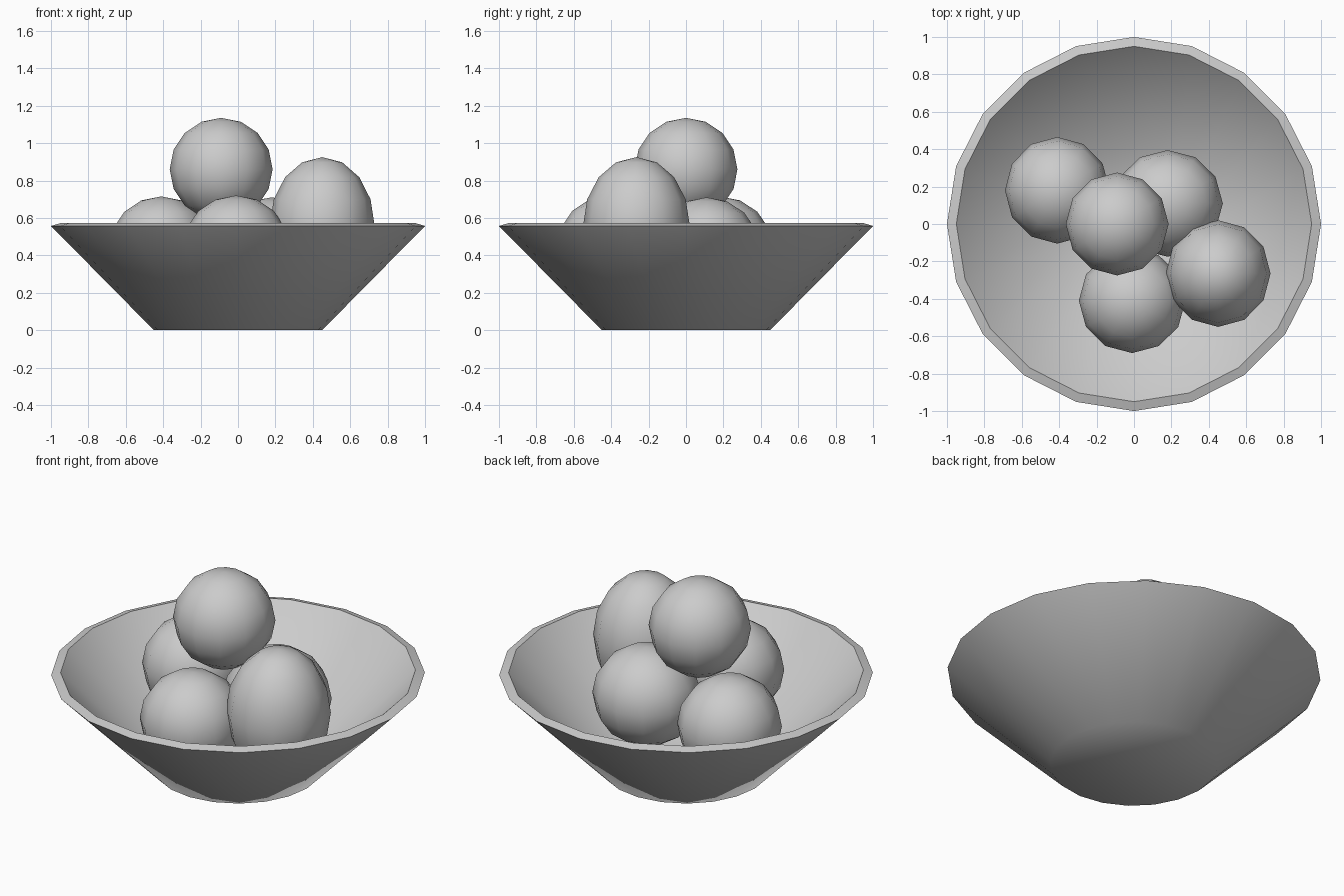
import bpy, bmesh, math

old = bpy.data.objects.get("Cube")
if old:
    bpy.data.objects.remove(old, do_unlink=True)

grey = bpy.data.materials.new("plain_grey")
grey.use_nodes = True
color = (0.6, 0.6, 0.6, 1)
grey.diffuse_color = color
grey.node_tree.nodes["Principled BSDF"].inputs["Base Color"].default_value = color


def finish(bm, name, angle):
    """Turn a bmesh into a smooth shaded object."""
    bmesh.ops.recalc_face_normals(bm, faces=bm.faces)
    mesh = bpy.data.meshes.new(name)
    bm.to_mesh(mesh)
    bm.free()
    mesh.materials.append(grey)
    obj = bpy.data.objects.new(name, mesh)
    bpy.context.collection.objects.link(obj)
    bpy.ops.object.select_all(action="DESELECT")
    obj.select_set(True)
    bpy.context.view_layer.objects.active = obj
    bpy.ops.object.shade_smooth_by_angle(angle=math.radians(angle))
    return obj


# Bowl: outer wall, sloping rim, inner wall, closed by floor caps
SIDES = 20
profile = [(0.45, 0), (1, 0.557), (0.95, 0.572), (0.425, 0.045)]
bm = bmesh.new()
rings = []
for r, z in profile:
    turns = [math.tau * i / SIDES for i in range(SIDES)]
    rings.append([bm.verts.new((r * math.sin(a), r * math.cos(a), z)) for a in turns])
for low, high in zip(rings, rings[1:]):
    for i in range(SIDES):
        j = (i + 1) % SIDES
        bm.faces.new((low[i], low[j], high[j], high[i]))
bm.faces.new(rings[0])
bm.faces.new(rings[-1])
finish(bm, "bowl", 50)

# Fruit: low-poly smooth balls, name: (centre, radii)
fruits = {
    "left_fruit": ((0.45, -0.265, 0.56), (0.28, 0.285, 0.365)),
    "right_fruit": ((-0.41, 0.18, 0.435), (0.28, 0.285, 0.28)),
    "back_fruit": ((0.18, 0.11, 0.43), (0.295, 0.285, 0.28)),
    "front_fruit": ((-0.01, -0.41, 0.44), (0.285, 0.28, 0.28)),
    "top_fruit": ((-0.09, 0, 0.86), (0.275, 0.275, 0.275)),
}
for name, (centre, radii) in fruits.items():
    bm = bmesh.new()
    bmesh.ops.create_uvsphere(bm, u_segments=12, v_segments=8, radius=1)
    bmesh.ops.scale(bm, vec=radii, verts=bm.verts)
    ball = finish(bm, name, 60)
    ball.location = centre
